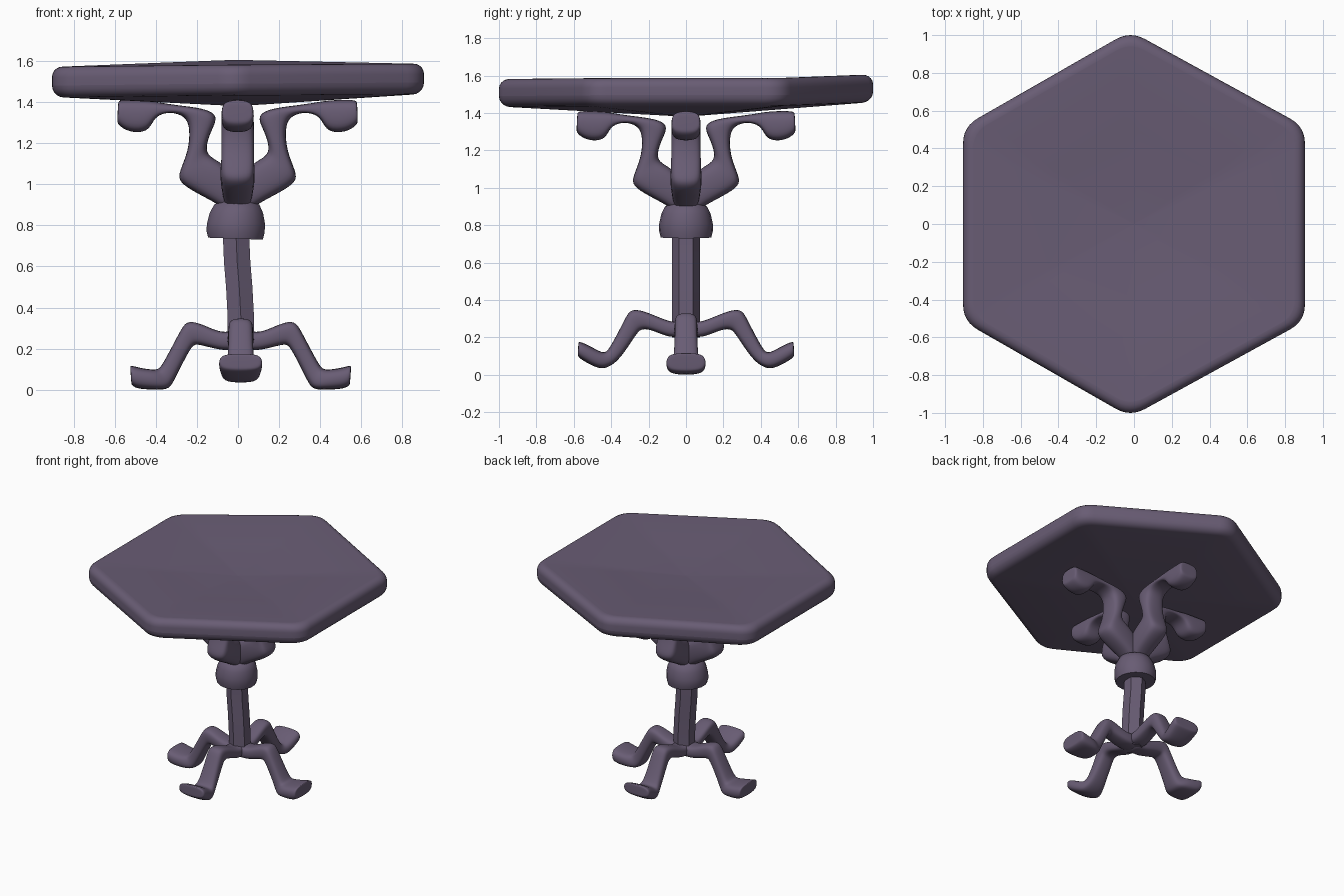
import bpy, bmesh, math
from mathutils import Vector, Matrix

old = bpy.data.objects.get("Cube")
if old:
    bpy.data.objects.remove(old, do_unlink=True)

COLOR = (0.14, 0.108, 0.175, 1)
mat = bpy.data.materials.new("dusky_purple")
mat.use_nodes = True
mat.diffuse_color = COLOR
bsdf = mat.node_tree.nodes["Principled BSDF"]
bsdf.inputs["Base Color"].default_value = COLOR
bsdf.inputs["Roughness"].default_value = 0.8


def loft(name, rings, subdivide=0, angle=40):
    """Skin a list of closed rings, cap both ends, and shade smooth."""
    bm = bmesh.new()
    loops = [[bm.verts.new(p) for p in ring] for ring in rings]
    n = len(loops[0])
    for a, b in zip(loops, loops[1:]):
        for i in range(n):
            j = (i + 1) % n
            bm.faces.new((a[i], a[j], b[j], b[i]))
    bm.faces.new(loops[0][::-1])
    bm.faces.new(loops[-1])
    bmesh.ops.recalc_face_normals(bm, faces=bm.faces)
    mesh = bpy.data.meshes.new(name)
    bm.to_mesh(mesh)
    bm.free()
    mesh.materials.append(mat)
    obj = bpy.data.objects.new(name, mesh)
    bpy.context.collection.objects.link(obj)
    if subdivide:
        mod = obj.modifiers.new("rounding", 'SUBSURF')
        mod.levels = mod.render_levels = subdivide
    bpy.ops.object.select_all(action='DESELECT')
    bpy.context.view_layer.objects.active = obj
    obj.select_set(True)
    if subdivide:
        bpy.ops.object.shade_smooth()
    else:
        bpy.ops.object.shade_smooth_by_angle(angle=math.radians(angle))
    return obj


def limb(name, stations, turn, offset):
    """Chamfered bar in the radial plane; station = upper r, z, lower r, z, half width."""
    place = Matrix.Translation(offset) @ Matrix.Rotation(turn, 4, 'Z')
    rings = []
    for ur, uz, lr, lz, w in stations:
        up, low = Vector((ur, 0, uz)), Vector((lr, 0, lz))
        side = Vector((0, w, 0))
        ring = []
        for s, t in ((-1, .22), (-.65, 0), (.65, 0), (1, .22),
                     (1, .78), (.65, 1), (-.65, 1), (-1, .78)):
            ring.append(place @ (up.lerp(low, t) + side * s))
        rings.append(ring)
    return loft(name, rings, subdivide=2)


# Tabletop: rounded hexagon, dished to the centre, with uneven rim heights
corners = [(-.02, -1.022, .055), (.905, -.515, .06), (.905, .515, .06),
           (-.02, 1.022, .08), (-.905, .515, .045), (-.905, -.515, .045)]
outline = []
for i, c in enumerate(corners):
    c = Vector(c)
    a, b = Vector(corners[i - 1]), Vector(corners[(i + 1) % 6])
    p = c + (a - c).normalized() * .09
    q = c + (b - c).normalized() * .09
    for k in range(7):
        t = k / 6
        outline.append(p.lerp(c, t).lerp(c.lerp(q, t), t))

rim = [(.94, -.075)]
for k in range(1, 6):
    a = math.radians(-90 + 18 * k)
    rim.append((.94 + .06 * math.cos(a), -.02 + .055 * math.sin(a)))
rim += [(1, -.02), (1, .02)]
for k in range(1, 6):
    a = math.radians(18 * k)
    rim.append((.94 + .06 * math.cos(a), .02 + .055 * math.sin(a)))
rim.append((.94, .075))
profile = [(.01, -.075), (.5, -.075)] + rim + [(.5, .075), (.01, .075)]
loft("tabletop", [[(p.x * s, p.y * s, 1.455 + p.z * s + dz) for p in outline]
                  for s, dz in profile])


def polygon(sides, r, x, z, tilt=0):
    return [(x + r * math.sin(2 * math.pi * i / sides),
             -r * math.cos(2 * math.pi * i / sides),
             z + tilt * math.sin(2 * math.pi * i / sides)) for i in range(sides)]


# Slightly bowed six-sided column
loft("column", [polygon(6, .074, x, z) for z, x in
                ((.2, .014), (.35, .014), (.5, .006), (.62, -.004), (.76, -.01), (.95, -.01))])

# Collar that carries the upper arms
loft("collar", [polygon(18, r, x, z, t) for r, x, z, t in
                ((.135, -.012, .735, -.005), (.144, -.012, .77, -.004), (.143, -.01, .81, 0),
                 (.132, -.008, .86, 0), (.112, -.006, .9, 0), (.06, -.006, .93, 0))])

# Upper arms: inner/upper edge first, outer/lower edge second
arm = [(-.02, .98, .05, .86, .06), (.0, 1.03, .09, .9, .075),
       (.07, 1.1, .2, .955, .085), (.125, 1.13, .29, 1.01, .085),
       (.15, 1.155, .285, 1.06, .08), (.15, 1.2, .24, 1.16, .08),
       (.125, 1.265, .232, 1.265, .08), (.09, 1.335, .25, 1.325, .08),
       (.16, 1.37, .31, 1.35, .075), (.3, 1.385, .37, 1.345, .07),
       (.4, 1.402, .41, 1.315, .075), (.45, 1.41, .435, 1.25, .08),
       (.52, 1.412, .53, 1.25, .08), (.575, 1.41, .585, 1.29, .078),
       (.582, 1.4, .585, 1.31, .07)]

# Lower legs, with a bent knee and an upturned foot
leg = [(-.02, .28, -.02, .19, .06), (.05, .285, .05, .19, .065),
       (.1, .275, .1, .19, .065), (.2, .325, .21, .22, .06),
       (.265, .335, .225, .215, .06), (.295, .285, .245, .2, .06),
       (.385, .11, .32, .05, .065), (.405, .098, .345, .0, .08),
       (.43, .096, .4, -.003, .1), (.49, .105, .5, .0, .107),
       (.535, .118, .53, .018, .107), (.538, .112, .532, .03, .09)]
# The front and back legs stand higher, with feet that slope up to the toe
high_leg = [(-.02, .29, -.02, .2, .06), (.05, .28, .05, .2, .065),
            (.1, .285, .1, .2, .065), (.23, .345, .2, .245, .06),
            (.3, .35, .245, .24, .06), (.325, .3, .265, .215, .06),
            (.41, .135, .35, .085, .065), (.435, .115, .405, .042, .08),
            (.465, .125, .46, .023, .095), (.53, .162, .55, .073, .107),
            (.572, .178, .577, .093, .107), (.576, .168, .578, .105, .09)]

for i, side in enumerate(("left", "back", "right", "front")):
    turn = i * math.pi / 2
    limb(side + "_upper_arm", arm, turn, (-.002, 0, 0))
    limb(side + "_lower_leg", high_leg if i % 2 else leg, turn, (.013, 0, .002))
